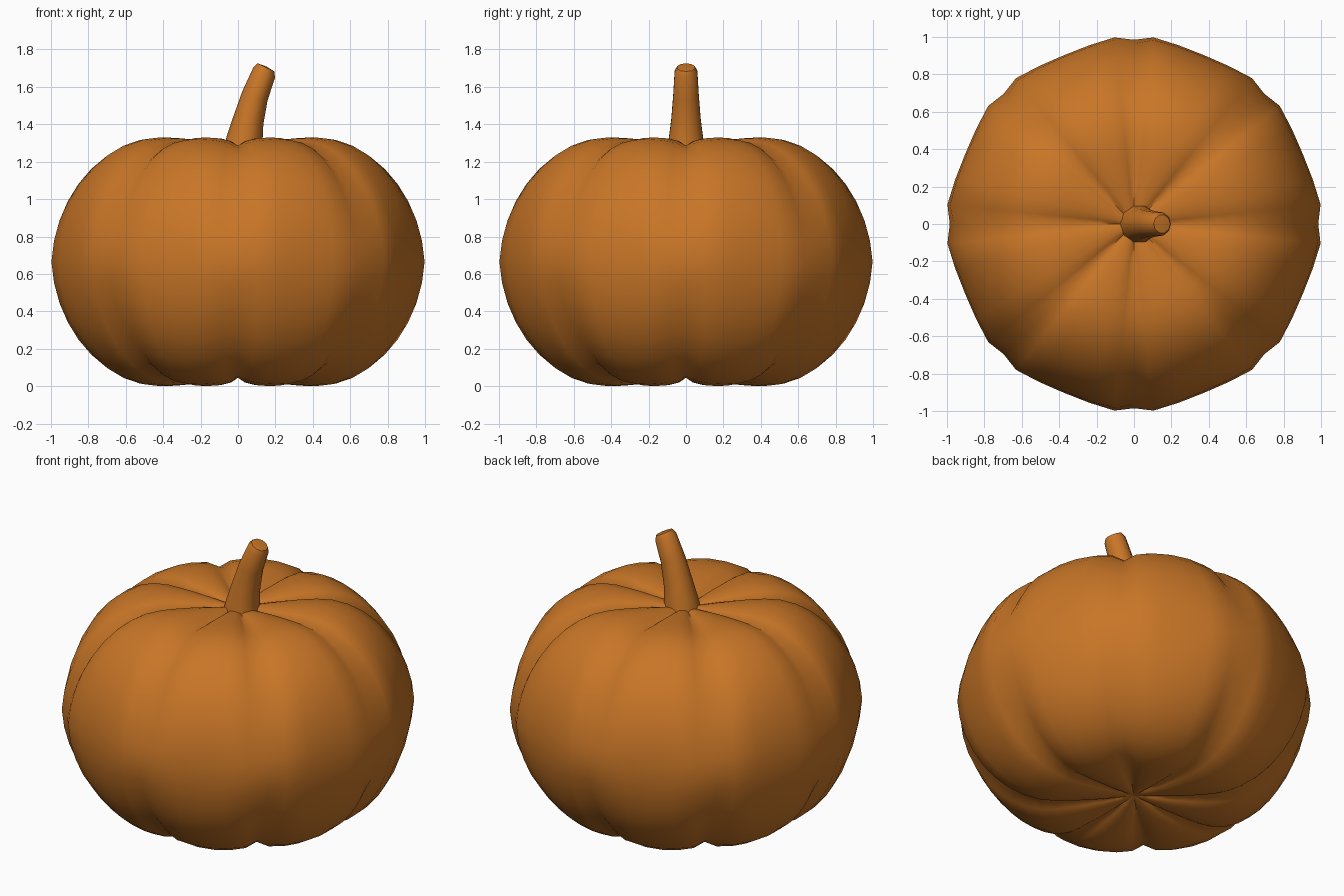
import bpy, bmesh, math
from mathutils import Vector, Matrix

cube = bpy.data.objects.get("Cube")
if cube:
    bpy.data.objects.remove(cube, do_unlink=True)

orange = bpy.data.materials.new("pumpkin orange")
orange.use_nodes = True
colour = (0.58, 0.18, 0.02, 1)
orange.diffuse_color = colour
orange.node_tree.nodes["Principled BSDF"].inputs["Base Color"].default_value = colour


def skin(name, rings, start, end, angle):
    """Join closed rings of points, with a fan to a pole at each end."""
    bm = bmesh.new()
    loops = [[bm.verts.new(p) for p in ring] for ring in rings]
    first, last = bm.verts.new(start), bm.verts.new(end)
    n = len(loops[0])
    for i in range(n):
        j = (i + 1) % n
        for a, b in zip(loops, loops[1:]):
            bm.faces.new((a[i], a[j], b[j], b[i]))
        bm.faces.new((first, loops[0][j], loops[0][i]))
        bm.faces.new((last, loops[-1][i], loops[-1][j]))
    bmesh.ops.recalc_face_normals(bm, faces=bm.faces)
    mesh = bpy.data.meshes.new(name)
    bm.to_mesh(mesh)
    bm.free()
    mesh.materials.append(orange)
    obj = bpy.data.objects.new(name, mesh)
    bpy.context.collection.objects.link(obj)
    bpy.ops.object.select_all(action="DESELECT")
    bpy.context.view_layer.objects.active = obj
    obj.select_set(True)
    bpy.ops.object.shade_smooth_by_angle(angle=math.radians(angle))
    return obj


# Ribbed body: eight lobes, each column = (degrees past groove, girth, lift)
MID, CROWN, POLE = 0.665, 0.45, 0.61
half_lobe = [(0, 0.985, 0), (6, 1.003, 0.6), (14, 0.985, 0.9)]
lobe = half_lobe + [(22.5, 0.977, 1)] + [(45 - a, g, l) for a, g, l in half_lobe[:0:-1]]
columns = [(45 * k + a, g, l) for k in range(8) for a, g, l in lobe]


def body_point(column, t, inner):
    angle, girth, lift = column
    height = 0.62 + 0.045 * lift
    r = CROWN + (girth - CROWN) * math.cos(t)
    r -= 0.04 * (1 - lift) * abs(math.sin(2 * t))
    z = height * math.sin(t)
    if inner < 1:
        r = CROWN * inner
        blend = math.sin(inner * math.pi / 2)
        z = math.copysign(POLE + (height - POLE) * blend, t)
    a = math.radians(angle)
    return r * math.cos(a), r * math.sin(a), MID + z


dips = [0.2, 0.4, 0.6, 0.8]
stations = [(-math.pi / 2, s) for s in dips]
stations += [(math.pi * (i / 18 - 0.5), 1) for i in range(19)]
stations += [(math.pi / 2, s) for s in reversed(dips)]
skin("pumpkin_body", [[body_point(c, t, s) for c in columns] for t, s in stations],
     (0, 0, MID - POLE), (0, 0, MID + POLE), 80)

# Bent stem: rings of (x, z, radius, tilt in degrees)
path = [(0.02, 1.22, 0.11, 0), (0.035, 1.32, 0.097, 8), (0.055, 1.42, 0.083, 14),
        (0.09, 1.55, 0.072, 20), (0.14, 1.677, 0.064, 26), (0.15, 1.704, 0.05, 26)]
stem_rings = []
for x, z, radius, tilt in path:
    turn = Matrix.Rotation(math.radians(tilt), 3, "Y")
    ring = []
    for i in range(10):
        a = math.tau * i / 10
        ring.append(Vector((x, 0, z)) + turn @ Vector((math.cos(a), math.sin(a), 0)) * radius)
    stem_rings.append(ring)
skin("stem", stem_rings, (0.02, 0, 1.22), (0.152, 0, 1.709), 50)
